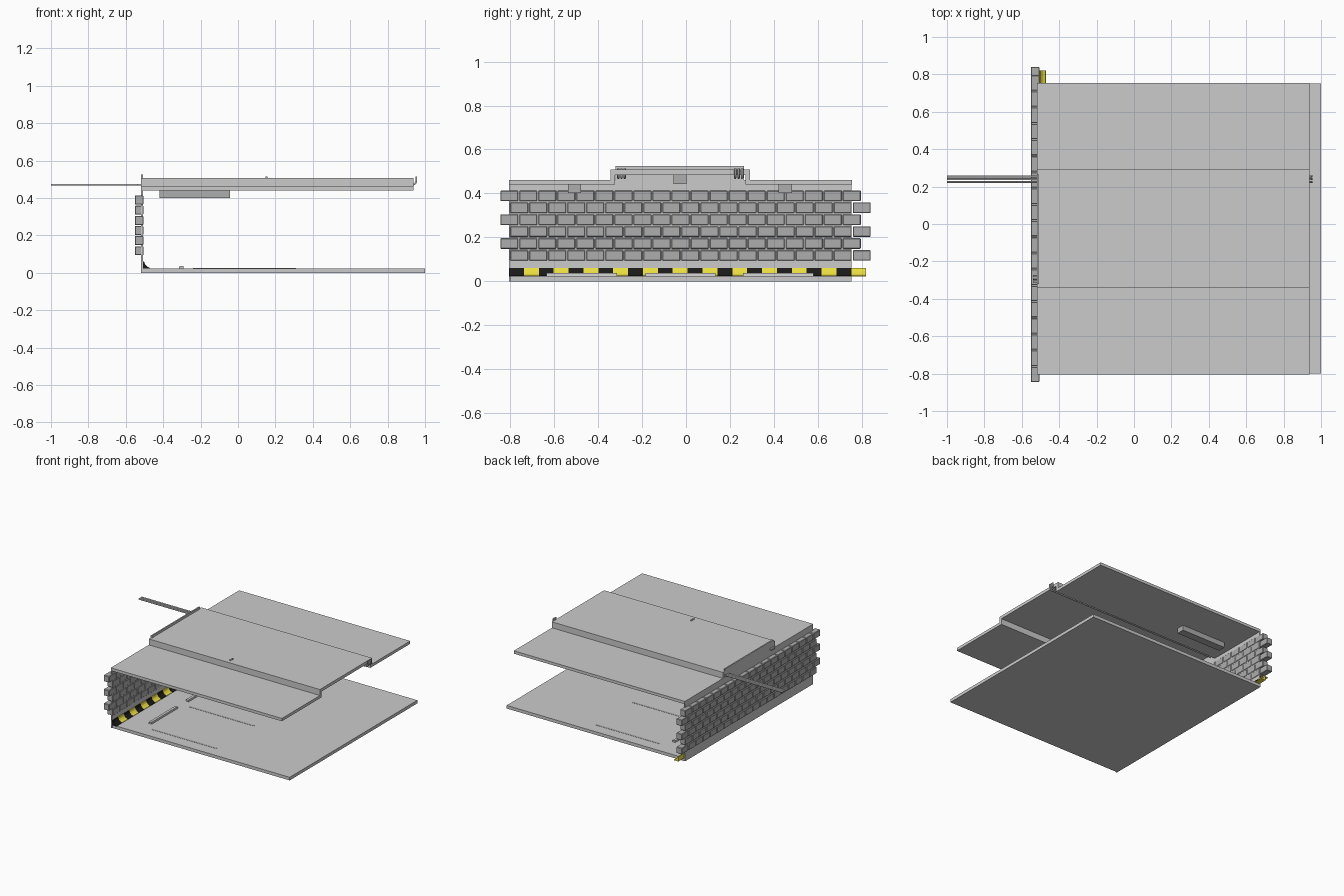
import bpy, bmesh
from mathutils import Vector

if "Cube" in bpy.data.objects:
    bpy.data.objects.remove(bpy.data.objects["Cube"])


def material(name, rgb):
    m = bpy.data.materials.new(name)
    m.diffuse_color = (*rgb, 1)
    m.use_nodes = True
    m.node_tree.nodes["Principled BSDF"].inputs["Base Color"].default_value = m.diffuse_color
    return m


BLACK = material("black_paint", (0.01, 0.01, 0.01))
YELLOW = material("yellow_paint", (0.85, 0.75, 0.05))
BRICK = material("light_brick", (0.42, 0.42, 0.42))
WHITE = material("line_paint", (0.42, 0.42, 0.42))


def finish(name, bm, mat=None):
    bmesh.ops.recalc_face_normals(bm, faces=bm.faces)
    me = bpy.data.meshes.new(name)
    bm.to_mesh(me)
    bm.free()
    ob = bpy.data.objects.new(name, me)
    bpy.context.collection.objects.link(ob)
    if mat:
        me.materials.append(mat)
    return ob


def add_box(bm, lo, hi):
    lo, hi = Vector(lo), Vector(hi)
    new = bmesh.ops.create_cube(bm, size=1)["verts"]
    for v in new:
        v.co = (lo + hi) / 2 + v.co * (hi - lo)


def box(name, lo, hi, mat=None):
    bm = bmesh.new()
    add_box(bm, lo, hi)
    return finish(name, bm, mat)


def add_prism(bm, pts, axis, a, b):
    """Extrude a 2D profile along x (points are y,z) or y (points are x,z)."""
    def place(p, t):
        return (t, p[0], p[1]) if axis == "x" else (p[0], t, p[1])
    f = bm.faces.new([bm.verts.new(place(p, a)) for p in pts])
    ext = bmesh.ops.extrude_face_region(bm, geom=[f])["geom"]
    step = Vector((b - a, 0, 0)) if axis == "x" else Vector((0, b - a, 0))
    bmesh.ops.translate(bm, vec=step, verts=[g for g in ext if isinstance(g, bmesh.types.BMVert)])


def prism(name, pts, axis, a, b, mat=None):
    bm = bmesh.new()
    add_prism(bm, pts, axis, a, b)
    return finish(name, bm, mat)


# Floor slab
box("floor", (-0.518, -0.80, 0), (1.0, 0.752, 0.024))

# End wall with raised middle
prism("end_wall", [(-0.805, 0), (0.752, 0), (0.752, 0.462), (0.265, 0.462),
                   (0.265, 0.525), (-0.32, 0.525), (-0.32, 0.462), (-0.805, 0.462)],
      "x", -0.519, -0.509)

# Ceiling slab with raised central channel
prism("ceiling", [(-0.805, 0.44), (-0.322, 0.44), (-0.322, 0.485), (0.27, 0.485),
                  (0.27, 0.44), (0.755, 0.44), (0.755, 0.462), (0.292, 0.462),
                  (0.292, 0.508), (-0.343, 0.508), (-0.343, 0.462), (-0.805, 0.462)],
      "x", -0.518, 0.937)

# Bricks in staggered courses, set through the wall
bm = bmesh.new()
pitch = 0.0866
for row in range(6):
    z = 0.094 + row * 0.0542
    start = -0.845 if row % 2 else -0.80
    for i in range(19):
        y = start + i * pitch
        add_box(bm, (-0.552, y, z), (-0.506, y + pitch - 0.005, z + 0.048))
bricks = finish("bricks", bm, BRICK)
bev = bricks.modifiers.new("bevel", "BEVEL")
bev.width = 0.003
bev.segments = 1

# Hazard kerb: alternating wedge pieces with a concave face
wedge = [(-0.51, 0.022), (-0.47, 0.022), (-0.472, 0.027), (-0.486, 0.034),
         (-0.497, 0.045), (-0.502, 0.06), (-0.51, 0.06)]
for name, mat, first in (("kerb_black", BLACK, 0), ("kerb_yellow", YELLOW, 1)):
    bm = bmesh.new()
    for i in range(first, 24, 2):
        y = -0.805 + i * 0.0677
        add_prism(bm, wedge, "y", y, y + 0.0677)
    finish(name, bm, mat)

# Painted bay lines
bm = bmesh.new()
for y in (-0.70, -0.245, 0.205, 0.655):
    add_box(bm, (-0.24, y - 0.008, 0.02), (0.31, y + 0.008, 0.0252))
finish("bay_lines", bm, WHITE)

# Wheel stops
stop = [(-0.316, 0.022), (-0.29, 0.022), (-0.293, 0.037), (-0.313, 0.037)]
for i, y in enumerate((-0.475, -0.025, 0.42)):
    prism(f"wheel_stop_{i + 1}", stop, "y", y - 0.16, y + 0.16)

# Ceiling lamps, the middle one higher inside the channel
for i, (y, z) in enumerate(((-0.508, 0.401), (-0.027, 0.443), (0.452, 0.401))):
    box(f"lamp_{i + 1}", (-0.42, y - 0.03, z), (-0.042, y + 0.03, z + 0.042), BRICK)


# Pipes running under the channel and bending upward at the end
def pipe(name, y, x0, x1, top):
    cu = bpy.data.curves.new(name, "CURVE")
    cu.dimensions = "3D"
    cu.bevel_depth = 0.0055
    cu.bevel_resolution = 1
    cu.use_fill_caps = True
    pts = [(x0, 0.471), (x1 - 0.02, 0.471), (x1 - 0.010, 0.4737),
           (x1 - 0.0027, 0.481), (x1, 0.491), (x1, top)]
    sp = cu.splines.new("POLY")
    sp.points.add(len(pts) - 1)
    for p, (x, z) in zip(sp.points, pts):
        p.co = (x, y, z, 1)
    ob = bpy.data.objects.new(name, cu)
    bpy.context.collection.objects.link(ob)


for i in range(3):
    pipe(f"long_pipe_{i + 1}", 0.224 + i * 0.0155, -1.0, 0.953, 0.514)
    pipe(f"short_pipe_{i + 1}", -0.308 + i * 0.0145, -0.54, 0.152, 0.514)
